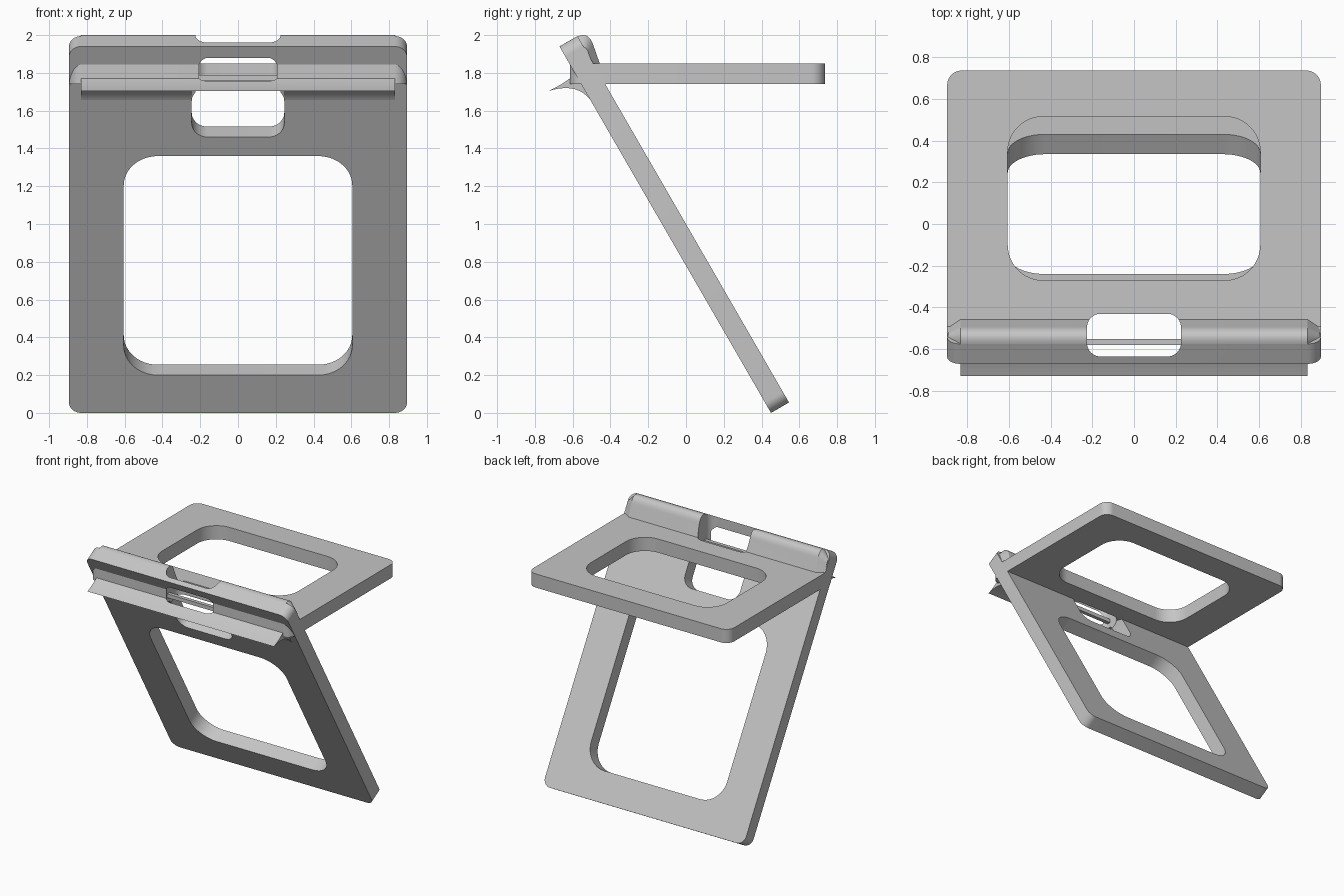
import bpy, bmesh, math
from mathutils import Matrix, Vector

cube = bpy.data.objects.get("Cube")
if cube:
    bpy.data.objects.remove(cube)

grey = bpy.data.materials.new("plain_grey")
grey.use_nodes = True
grey.diffuse_color = (0.56, 0.56, 0.56, 1)
grey.node_tree.nodes["Principled BSDF"].inputs["Base Color"].default_value = (0.56, 0.56, 0.56, 1)

HALF, THICK = 0.895, 0.11


def finish(name, bm):
    bmesh.ops.recalc_face_normals(bm, faces=bm.faces)
    mesh = bpy.data.meshes.new(name)
    bm.to_mesh(mesh)
    bm.free()
    mesh.materials.append(grey)
    obj = bpy.data.objects.new(name, mesh)
    bpy.context.collection.objects.link(obj)
    return obj


def outline(bm, half, v0, v1, radius, n):
    """Closed loop of edges forming a rounded rectangle."""
    corners = [(half - radius, v1 - radius), (radius - half, v1 - radius),
               (radius - half, v0 + radius), (half - radius, v0 + radius)]
    verts = []
    for i, (cx, cy) in enumerate(corners):
        for k in range(13):
            a = (i + k / 12) * math.pi / 2
            verts.append(bm.verts.new((cx + radius * math.cos(a), cy + radius * math.sin(a), n)))
    return [bm.edges.new((a, b)) for a, b in zip(verts, verts[1:] + verts[:1])]


def slab(name, n0, n1, *loops, frame=Matrix()):
    """Plate from an outer rounded rectangle and any holes, extruded along z."""
    bm = bmesh.new()
    edges = [e for loop in loops for e in outline(bm, *loop, n0)]
    bmesh.ops.triangle_fill(bm, edges=edges, use_beauty=True, normal=(0, 0, 1))
    ext = bmesh.ops.extrude_face_region(bm, geom=bm.faces[:])["geom"]
    bmesh.ops.translate(bm, vec=(0, 0, n1 - n0),
                        verts=[e for e in ext if isinstance(e, bmesh.types.BMVert)])
    bm.transform(frame)
    return finish(name, bm)


def loft(name, sections):
    """Skin a list of (x, [(y, z), ...]) sections with capped ends."""
    bm = bmesh.new()
    rings = [[bm.verts.new((x, y, z)) for y, z in pts] for x, pts in sections]
    for a, b in zip(rings, rings[1:]):
        for i in range(len(a)):
            j = (i + 1) % len(a)
            bm.faces.new((a[i], a[j], b[j], b[i]))
    bm.faces.new(rings[0])
    bm.faces.new(rings[-1])
    return finish(name, bm)


def cut(obj, *cutters):
    bpy.context.view_layer.objects.active = obj
    for cutter in cutters:
        mod = obj.modifiers.new("cut", 'BOOLEAN')
        mod.operation, mod.solver, mod.object = 'DIFFERENCE', 'EXACT', cutter
        bpy.context.view_layer.update()
        bpy.ops.object.modifier_apply(modifier=mod.name)


def arc(p0, p1, p2, steps=10):
    """Quadratic curve points."""
    p0, p1, p2 = Vector(p0), Vector(p1), Vector(p2)
    return [tuple(p0 * (1 - t) ** 2 + p1 * 2 * t * (1 - t) + p2 * t * t)
            for t in (i / steps for i in range(steps + 1))]


# Leaning plate: y runs up the slope, z points out of the front face
lean = Matrix.Translation((0, 0.45, 0)) @ Matrix.Rotation(math.radians(120), 4, 'X')
leaning_plate = slab("leaning_plate", -THICK, 0, (HALF, 0, 2.24, 0.065),
                     (0.605, 0.231, 1.57, 0.18), (0.245, 1.686, 1.99, 0.085), frame=lean)

# Level shelf with its window
shelf_plate = slab("shelf_plate", 1.74, 1.85, (HALF, -0.615, 0.735, 0.07),
                   (0.605, -0.27, 0.515, 0.17))

# Rounded ridge behind the top edge, tapering at its ends
ridge = arc((-0.60, 1.979), (-0.565, 2.002), (-0.54, 2.0), 5) \
    + arc((-0.54, 2.0), (-0.505, 1.995), (-0.49, 1.945))[1:] + [(-0.455, 1.845), (-0.52, 1.80)]
tip = [(-0.55 + (y + 0.55) * 0.55, 1.86 + (z - 1.86) * 0.55) for y, z in ridge]
back_ridge = loft("back_ridge", [(-0.89, tip), (-0.83, ridge), (0.83, ridge), (0.89, tip)])

# Flared lip on the front
lip = arc((-0.728, 1.704), (-0.66, 1.735), (-0.61, 1.775), 6) + [(-0.55, 1.775), (-0.47, 1.65)] \
    + arc((-0.495, 1.64), (-0.565, 1.755), (-0.728, 1.704))[:-1]
front_lip = loft("front_lip", [(-0.83, lip), (0.83, lip)])

# Slot down through the top, and a notch under the lip
top_slot = slab("top_slot_cutter", 1.4, 2.2, (0.225, -0.635, -0.43, 0.065))
lip_notch = slab("lip_notch_cutter", 1.4, 1.72, (0.245, -0.66, -0.4, 0.02))
cut(leaning_plate, top_slot)
cut(shelf_plate, top_slot)
cut(back_ridge, top_slot)
cut(front_lip, lip_notch, top_slot)
for cutter in (top_slot, lip_notch):
    bpy.data.objects.remove(cutter)

# Thin bar across the top slot
bar = [(-0.58, 1.76), (-0.55, 1.76), (-0.55, 1.79), (-0.58, 1.79)]
slot_bar = loft("slot_bar", [(-0.23, bar), (0.23, bar)])

for obj in (leaning_plate, shelf_plate, back_ridge, front_lip, slot_bar):
    bpy.ops.object.select_all(action='DESELECT')
    obj.select_set(True)
    bpy.context.view_layer.objects.active = obj
    bpy.ops.object.shade_smooth_by_angle(angle=math.radians(30))
